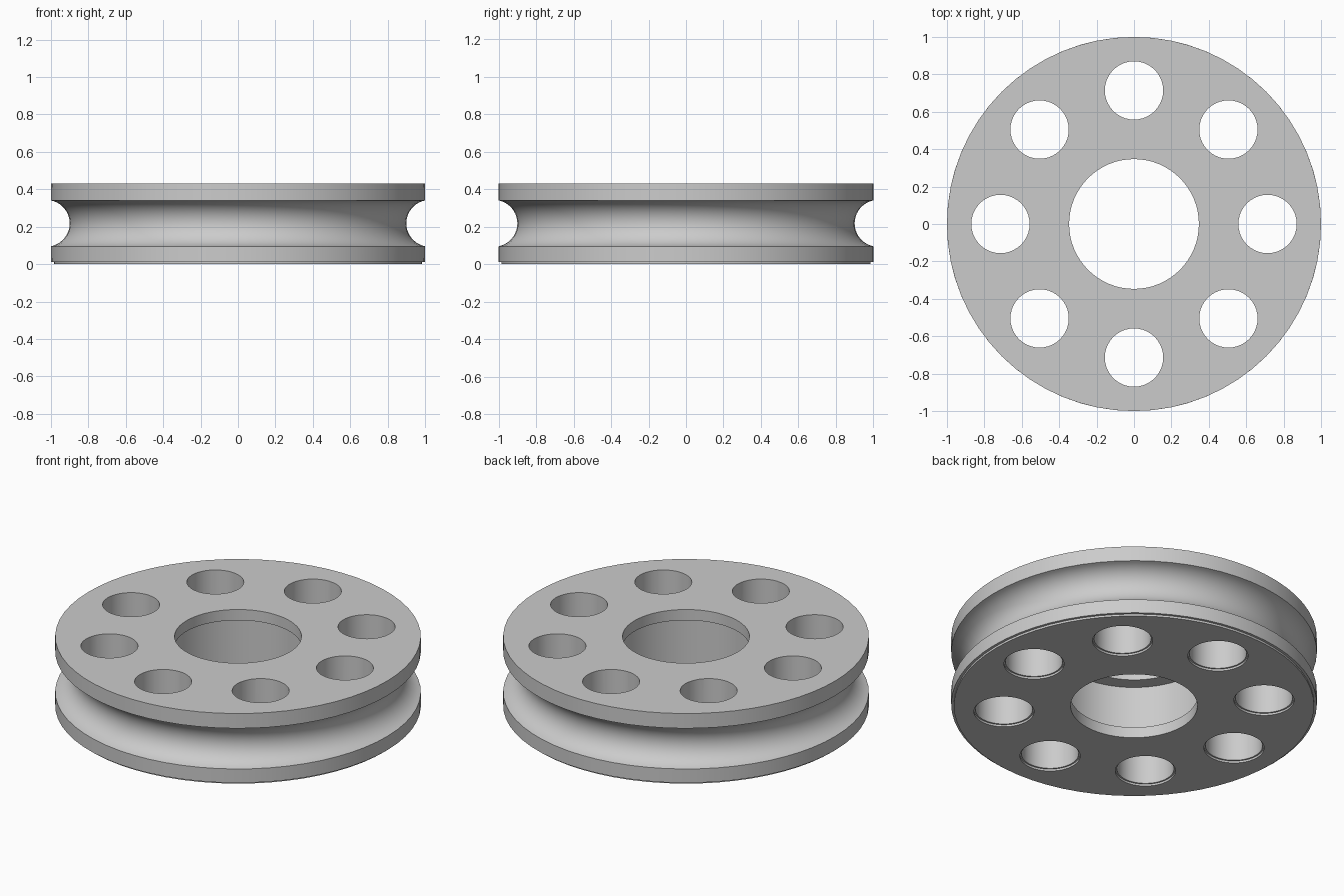
import bpy, bmesh, math
from mathutils import Matrix, Vector

cube = bpy.data.objects.get("Cube")
if cube:
    bpy.data.objects.remove(cube, do_unlink=True)

HEIGHT = 0.43
MID = 0.218          # height of the groove centre
STEP = 0.012         # shallow relief around the underside edges

grey = bpy.data.materials.new("light_grey")
grey.use_nodes = True
colour = (0.6, 0.6, 0.6, 1)
grey.diffuse_color = colour
grey.node_tree.nodes["Principled BSDF"].inputs["Base Color"].default_value = colour


def lathe(bm, profile, steps, centre=(0, 0, 0)):
    """Revolve a closed (radius, height) profile around a vertical axis."""
    c = Vector(centre)
    verts = [bm.verts.new(c + Vector((r, 0, z))) for r, z in profile]
    edges = [bm.edges.new((verts[i - 1], verts[i])) for i in range(len(verts))]
    bmesh.ops.spin(bm, geom=verts + edges, cent=c, axis=(0, 0, 1),
                   angle=2 * math.pi, steps=steps, use_merge=True)


def finish(bm, name):
    """Clean the mesh and turn it into an object."""
    bmesh.ops.remove_doubles(bm, verts=bm.verts, dist=1e-5)
    bmesh.ops.dissolve_degenerate(bm, edges=bm.edges, dist=1e-6)
    bmesh.ops.recalc_face_normals(bm, faces=bm.faces)
    mesh = bpy.data.meshes.new(name)
    bm.to_mesh(mesh)
    bm.free()
    mesh.materials.append(grey)
    obj = bpy.data.objects.new(name, mesh)
    bpy.context.collection.objects.link(obj)
    return obj


# Wheel section: stepped underside, round rope groove, bore with inner pocket
groove = []
for i in range(21):
    a = math.radians(-78.5 + 157 * i / 20)
    groove.append((1.025 - 0.125 * math.cos(a), MID + 0.125 * math.sin(a)))

section = [(0.347, 0), (0.985, 0), (0.985, STEP), (1, STEP)] + groove + [
    (1, HEIGHT), (0.347, HEIGHT),
    (0.347, HEIGHT - 0.065), (0.43, HEIGHT - 0.065),
    (0.43, 0.065), (0.347, 0.065)]
bm = bmesh.new()
lathe(bm, section, 64)
wheel = finish(bm, "pulley_wheel")

# Ring of eight lightening holes, slightly wider at the underside
hole = [(0, -0.1), (0.165, -0.1), (0.165, STEP), (0.156, STEP),
        (0.156, HEIGHT + 0.1), (0, HEIGHT + 0.1)]
bm = bmesh.new()
for i in range(8):
    spot = Matrix.Rotation(i * math.pi / 4, 3, 'Z') @ Vector((0.714, 0, 0))
    lathe(bm, hole, 40, spot)
cutter = finish(bm, "hole_cutter")
cutter.hide_render = True

# Cut the holes, then discard the cutter
cut = wheel.modifiers.new("holes", 'BOOLEAN')
cut.operation = 'DIFFERENCE'
cut.solver = 'EXACT'
cut.object = cutter
bpy.ops.object.select_all(action='DESELECT')
bpy.context.view_layer.objects.active = wheel
wheel.select_set(True)
bpy.ops.object.modifier_apply(modifier=cut.name)
bpy.data.objects.remove(cutter, do_unlink=True)

bpy.ops.object.shade_smooth_by_angle(angle=math.radians(30))
